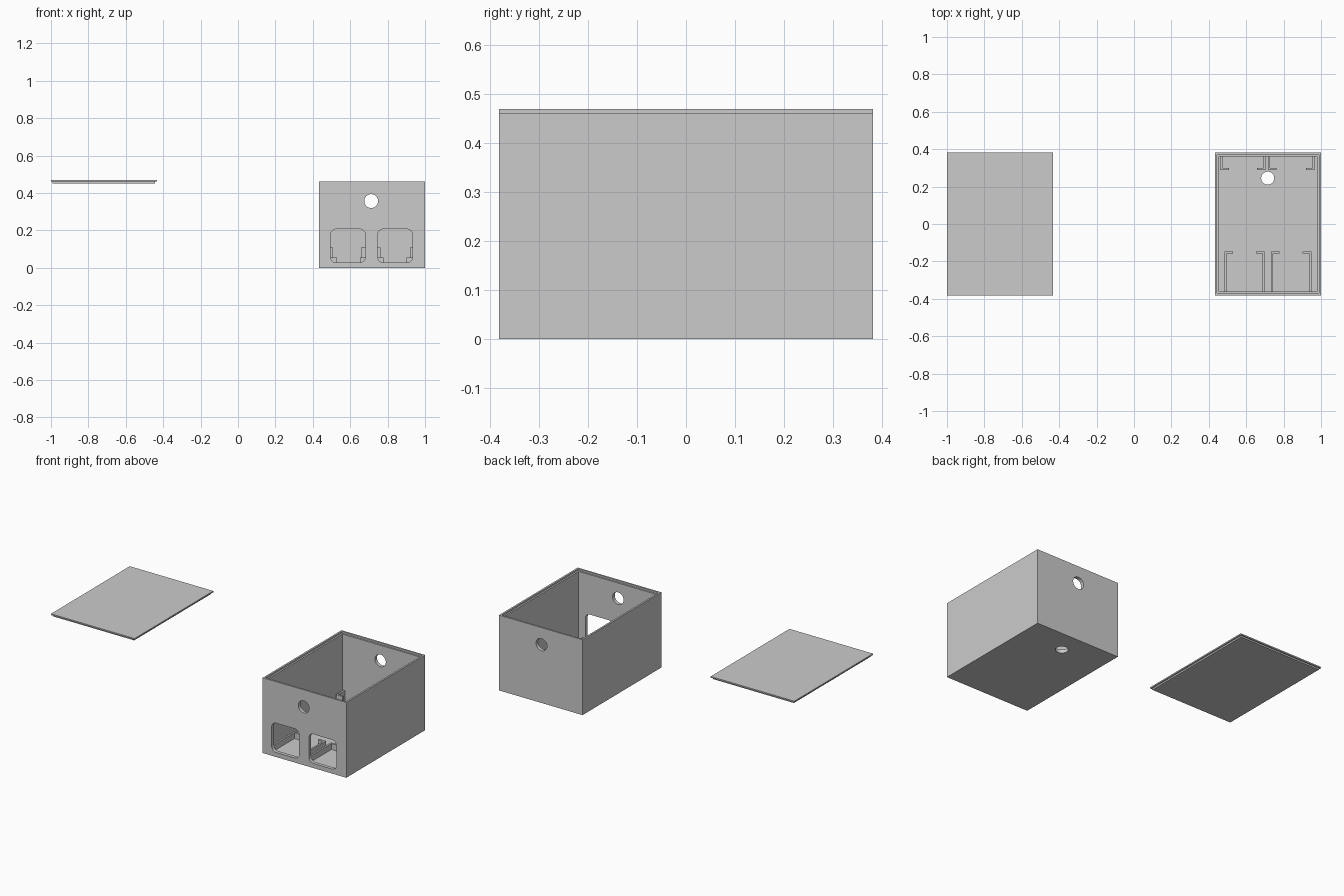
import bpy, bmesh, math
from mathutils import Vector, Matrix

if "Cube" in bpy.data.objects:
    bpy.data.objects.remove(bpy.data.objects["Cube"])

X0, X1, Y, H = 0.434, 1.0, 0.381, 0.461   # outer box
WALL, FLOOR, STEP = 0.021, 0.02, 0.011
CX = (X0 + X1) / 2


def finish(bm, name):
    me = bpy.data.meshes.new(name)
    bmesh.ops.recalc_face_normals(bm, faces=bm.faces)
    bm.to_mesh(me)
    bm.free()
    ob = bpy.data.objects.new(name, me)
    bpy.context.collection.objects.link(ob)
    return ob


def add_box(bm, x0, x1, y0, y1, z0, z1):
    m = (Matrix.Translation(((x0 + x1) / 2, (y0 + y1) / 2, (z0 + z1) / 2))
         @ Matrix.Diagonal((x1 - x0, y1 - y0, z1 - z0, 1)))
    return bmesh.ops.create_cube(bm, size=1, matrix=m)["verts"]


def box(name, *b):
    bm = bmesh.new()
    add_box(bm, *b)
    return finish(bm, name)


def cylinder(name, loc, r, depth, along_y):
    bm = bmesh.new()
    rot = Matrix.Rotation(math.pi / 2, 4, 'X') if along_y else Matrix()
    bmesh.ops.create_cone(bm, cap_ends=True, segments=48, radius1=r, radius2=r,
                          depth=depth, matrix=Matrix.Translation(loc) @ rot)
    return finish(bm, name)


def window(name, x0, x1, z0, z1, r):
    # rounded rectangle through the front wall
    bm = bmesh.new()
    add_box(bm, x0, x1, -Y - 0.05, -Y + WALL + 0.005, z0, z1)
    edges = [e for e in bm.edges
             if abs((e.verts[0].co - e.verts[1].co).normalized().y) > 0.9]
    bmesh.ops.bevel(bm, geom=edges, offset=r, segments=8, profile=0.5, affect='EDGES')
    return finish(bm, name)


def cut(target, cutter):
    cutter.hide_render = True
    mod = target.modifiers.new("cut", 'BOOLEAN')
    mod.operation, mod.solver, mod.object = 'DIFFERENCE', 'EXACT', cutter
    bpy.context.view_layer.objects.active = target
    bpy.ops.object.modifier_apply(modifier=mod.name)
    bpy.data.objects.remove(cutter)


# Open case with stepped rim
case = box("case", X0, X1, -Y, Y, 0, H)
cut(case, box("cavity", X0 + WALL, X1 - WALL, -Y + WALL, Y - WALL, FLOOR, H + 0.1))
cut(case, box("rim_step", X0 + STEP, X1 - STEP, -Y + STEP, Y - STEP, H - 0.01, H + 0.1))

# Cable holes front to back and in the floor, two socket windows
cut(case, cylinder("wall_holes", (0.712, 0, 0.357), 0.037, 1.0, True))
cut(case, cylinder("floor_hole", (0.715, 0.245, 0), 0.035, 0.2, False))
for x in (0.495, 0.747):
    cut(case, window("socket_window", x, x + 0.186, 0.028, 0.207, 0.03))


# L-shaped module holders: side rail plus inward lip at its free end
def holder(name, xl, xr, y_wall, y_end, top):
    bm = bmesh.new()
    t = 0.011
    s = 1 if y_end > y_wall else -1
    lip = sorted((y_end - s * t, y_end))
    rail = sorted((y_wall - s * 0.003, y_end - s * t))
    for x, d in ((xl, 1), (xr, -1)):
        pts = [(x, rail[0] if s > 0 else rail[1]), (x, y_end), (x + d * 0.046, y_end),
               (x + d * 0.046, y_end - s * t), (x + d * t, y_end - s * t),
               (x + d * t, rail[0] if s > 0 else rail[1])]
        f = bm.faces.new([bm.verts.new((px, py, FLOOR - 0.003)) for px, py in pts])
        ext = bmesh.ops.extrude_face_region(bm, geom=[f])["geom"]
        bmesh.ops.translate(bm, vec=(0, 0, top - FLOOR + 0.003),
                            verts=[v for v in ext if isinstance(v, bmesh.types.BMVert)])
    return finish(bm, name)


for i, (xl, xr) in enumerate(((0.483, 0.698), (0.733, 0.948))):
    holder(f"front_holder_{i}", xl, xr, -Y + WALL, -0.148, 0.056)
for i, (xl, xr) in enumerate(((0.461, 0.704), (0.717, 0.965))):
    holder(f"rear_holder_{i}", xl, xr, Y - WALL, 0.288, 0.11)

# Lid laid beside the case: plate with an inset locating lip
bm = bmesh.new()
add_box(bm, -X1, -X0, -Y, Y, H, 0.469)
for f in [f for f in bm.faces if f.calc_center_median().z < H + 0.001]:
    bmesh.ops.inset_region(bm, faces=[f], thickness=0.012)
    ext = bmesh.ops.extrude_face_region(bm, geom=[f])["geom"]
    bmesh.ops.translate(bm, vec=(0, 0, -0.009),
                        verts=[v for v in ext if isinstance(v, bmesh.types.BMVert)])
    bmesh.ops.delete(bm, geom=[f], context='FACES_ONLY') if f.is_valid else None
finish(bm, "lid")
